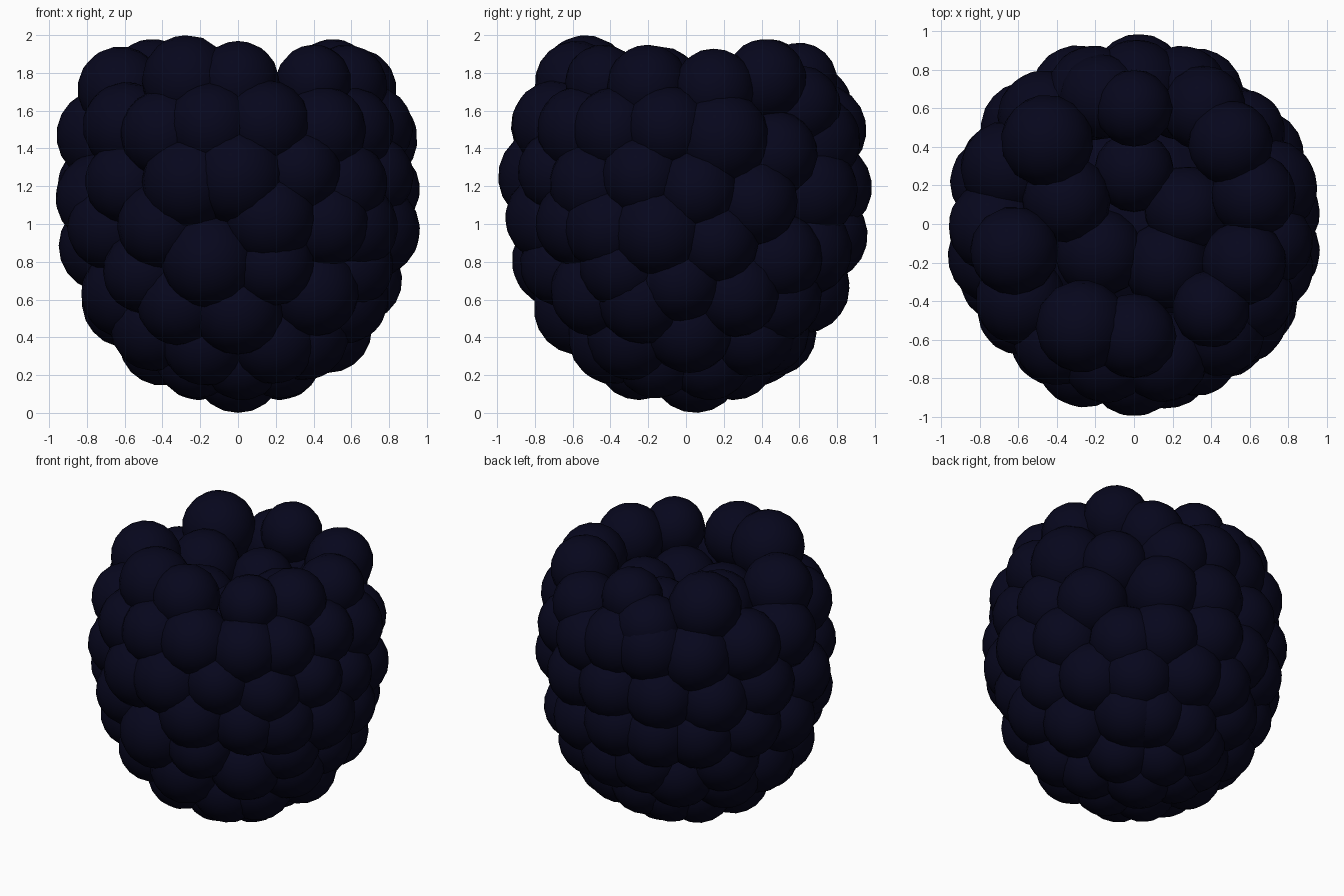
import bpy
import bmesh
from math import radians, degrees, sin, cos, asin
from mathutils import Matrix, Vector

if "Cube" in bpy.data.objects:
    bpy.data.objects.remove(bpy.data.objects["Cube"], do_unlink=True)

# Single dark skin colour
skin = bpy.data.materials.new("dark blue black skin")
skin.use_nodes = True
colour = (0.002, 0.002, 0.012, 1)
skin.diffuse_color = colour
skin.node_tree.nodes["Principled BSDF"].inputs["Base Color"].default_value = colour

MIDDLE = Vector((0, 0, 1.1))
SINK = 0.045  # how far skin beads are pressed into each other


def finish(bm, name):
    """Turn a bmesh into a smooth shaded object."""
    mesh = bpy.data.meshes.new(name)
    for face in bm.faces:
        face.smooth = True
    bm.to_mesh(mesh)
    bm.free()
    mesh.materials.append(skin)
    obj = bpy.data.objects.new(name, mesh)
    bpy.context.collection.objects.link(obj)
    return obj


def add_drupelet(bm, centre, radius):
    """One round bead whose pole points away from the middle of the berry."""
    outward = (Vector(centre) - MIDDLE).to_track_quat("Z", "Y")
    place = Matrix.Translation(centre) @ outward.to_matrix().to_4x4()
    bmesh.ops.create_uvsphere(bm, u_segments=16, v_segments=10, radius=radius, matrix=place)


def berry_radius(z):
    """Distance of the bead centres from the axis: a full egg shaped profile."""
    return 0.785 * (1 - abs(z - 1.2) ** 2.1) ** (1 / 2.1)


def skin_beads(name, beads, radius=0.2):
    """Beads on the berry skin as (angle, height, optional radius);
    angles run from the front towards +x."""
    bm = bmesh.new()
    for angle, z, *size in beads:
        a, ring = radians(angle), berry_radius(z)
        centre = Vector((ring * sin(a), -ring * cos(a), z))
        centre -= (centre - MIDDLE).normalized() * SINK
        add_drupelet(bm, centre, (size[0] if size else radius) + SINK)
    return finish(bm, name)


def facing_beads(name, facing, beads):
    """Beads on one side, given by sideways offset, height and radius."""
    return skin_beads(name, [(facing + degrees(asin(s / berry_radius(z))), z, r)
                             for s, z, r in beads])


def free_beads(name, beads):
    bm = bmesh.new()
    for x, y, z, radius in beads:
        add_drupelet(bm, (x, y, z), radius)
    return finish(bm, name)


# Inner body that closes the gaps between beads
bm = bmesh.new()
bmesh.ops.create_uvsphere(bm, u_segments=32, v_segments=16, radius=0.68,
                          matrix=Matrix.Translation((0, 0, 0.88)))
finish(bm, "inner_core")

# Front side
facing_beads("front_upper_beads", 0, [
    (-0.62, 1.54, 0.19), (-0.41, 1.5, 0.19), (-0.15, 1.54, 0.19),
    (0.16, 1.55, 0.19), (0.47, 1.52, 0.19),
    (-0.62, 1.23, 0.18), (-0.27, 1.23, 0.21), (0, 1.26, 0.21),
    (0.34, 1.29, 0.18), (0.59, 1.22, 0.19)])
facing_beads("front_lower_beads", 0, [
    (-0.71, 0.98, 0.19), (-0.43, 0.99, 0.19), (0.18, 1.03, 0.2),
    (0.49, 1.0, 0.19), (-0.16, 0.79, 0.21), (0.19, 0.77, 0.18),
    (-0.52, 0.73, 0.18), (0.42, 0.62, 0.2), (-0.62, 0.61, 0.2),
    (-0.32, 0.56, 0.19), (0, 0.52, 0.2), (-0.46, 0.43, 0.2),
    (-0.18, 0.34, 0.19), (0.2, 0.36, 0.2)])

# Side towards +x
facing_beads("side_upper_beads", 90, [
    (-0.4, 1.52, 0.18), (-0.1, 1.53, 0.18), (0.2, 1.47, 0.21),
    (0.5, 1.39, 0.18), (-0.24, 1.26, 0.18), (0.06, 1.19, 0.18),
    (0.38, 1.12, 0.19)])
facing_beads("side_lower_beads", 90, [
    (-0.43, 0.98, 0.2), (-0.15, 0.96, 0.21), (0.17, 0.9, 0.18),
    (0.52, 0.81, 0.19), (-0.35, 0.76, 0.19), (-0.03, 0.68, 0.18),
    (-0.24, 0.58, 0.2), (0.28, 0.61, 0.19), (0.02, 0.41, 0.19),
    (-0.3, 0.38, 0.2), (0.36, 0.4, 0.2)])

# Back, running round to the -x side
skin_beads("back_shoulder_beads", [
    (160, 1.46), (179, 1.52), (197, 1.52), (220, 1.47), (246, 1.5), (271, 1.49)])
skin_beads("back_upper_beads", [
    (154, 1.18), (178, 1.2), (203, 1.19), (228, 1.16), (253, 1.21), (283, 1.14)])
skin_beads("back_middle_beads", [
    (155, 0.85), (180, 0.93), (201, 0.9), (222, 0.9), (246, 0.93), (271, 0.87)])
skin_beads("back_lower_beads", [
    (142, 0.59), (172, 0.64), (193, 0.66), (211, 0.55), (236, 0.68),
    (242, 0.5), (265, 0.56)])
skin_beads("back_base_beads", [
    (154, 0.4), (181, 0.39), (202, 0.34), (227, 0.32), (264, 0.34)], 0.19)

# Tip at the bottom
skin_beads("tip_beads", [(55, 0.26), (120, 0.25), (180, 0.25), (235, 0.25), (308, 0.26),
                         (5, 0.25)], 0.18)
free_beads("tip_end_bead", [(0, 0.05, 0.245, 0.245)])

# Crown of beads around the hollow at the top
free_beads("crown_beads", [
    (-0.27, -0.53, 1.76, 0.24), (0, -0.58, 1.75, 0.22),
    (0.4, -0.44, 1.75, 0.2), (0.57, -0.2, 1.73, 0.22),
    (0.62, 0.15, 1.71, 0.22), (0.5, 0.42, 1.76, 0.22),
    (0, 0.6, 1.76, 0.2), (-0.45, 0.43, 1.74, 0.24),
    (-0.62, -0.14, 1.71, 0.23), (0.36, 0.6, 1.62, 0.22),
    (-0.17, 0.66, 1.62, 0.22)])

# Lower beads lining the hollow
free_beads("hollow_beads", [
    (-0.35, 0.13, 1.62, 0.23), (0, 0.27, 1.55, 0.21),
    (0.27, 0.08, 1.54, 0.22), (0.17, -0.21, 1.52, 0.23),
    (-0.18, -0.15, 1.52, 0.23)])
